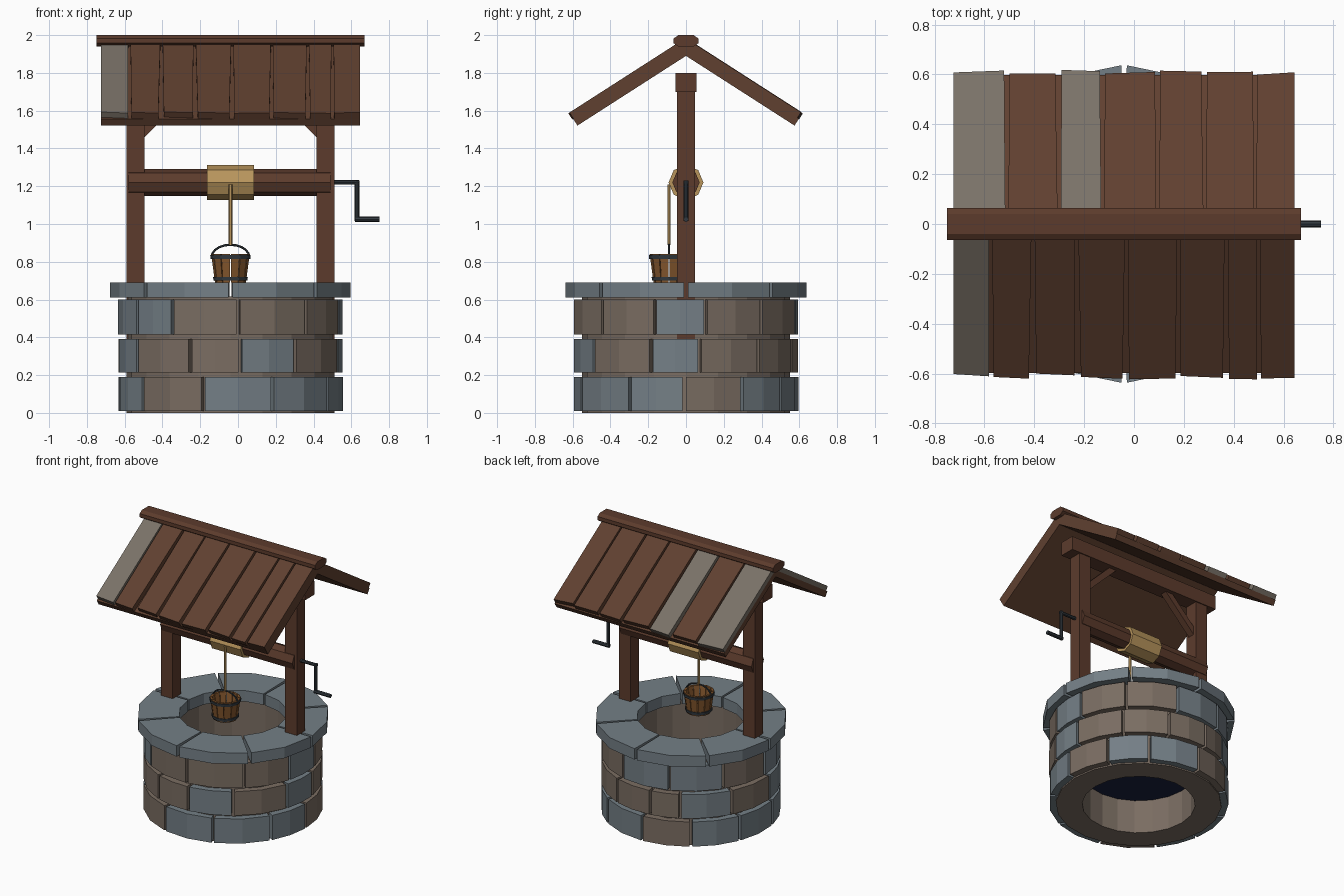
import bpy, bmesh, math, random
from mathutils import Vector

if "Cube" in bpy.data.objects:
    bpy.data.objects.remove(bpy.data.objects["Cube"])
random.seed(4)
CX = -0.04                      # well axis in x


def mat(name, r, g, b):
    m = bpy.data.materials.new(name)
    lin = [((c / 255 + 0.055) / 1.055) ** 2.4 for c in (r, g, b)]
    m.diffuse_color = (*lin, 1)
    m.use_nodes = True
    m.node_tree.nodes["Principled BSDF"].inputs["Base Color"].default_value = m.diffuse_color
    return m


WOOD = mat("frame wood", 92, 59, 44)
ROOF = mat("roof wood", 96, 64, 48)
GREY = mat("weathered wood", 122, 114, 104)
BLUE = mat("blue grey stone", 116, 127, 134)
WARM = mat("warm stone", 122, 109, 98)
ROPE = mat("rope", 184, 149, 92)
PAIL = mat("bucket wood", 134, 88, 46)
IRON = mat("iron", 50, 57, 63)
WATER = mat("water", 24, 32, 62)


class Part:
    """One object made of lofted pieces."""
    def __init__(self, name, *mats):
        self.name, self.mats, self.bm = name, mats, bmesh.new()

    def loft(self, rings, m=0, closed=False):
        vs = [[self.bm.verts.new(p) for p in r] for r in rings]
        n, k = len(vs[0]), len(vs)
        for i in range(k if closed else k - 1):
            a, b = vs[i], vs[(i + 1) % k]
            for j in range(n):
                f = self.bm.faces.new((a[j], a[(j + 1) % n], b[(j + 1) % n], b[j]))
                f.material_index = m
        if not closed:
            for r in (vs[0], vs[-1]):
                self.bm.faces.new(r).material_index = m

    def box(self, x0, x1, y0, y1, z0, z1, m=0):
        self.loft([[(x0, y0, z), (x1, y0, z), (x1, y1, z), (x0, y1, z)] for z in (z0, z1)], m)

    def rod(self, pts, r, n=8, m=0):
        pts = [Vector(p) for p in pts]
        rings = []
        for i, p in enumerate(pts):
            d = (pts[min(i + 1, len(pts) - 1)] - pts[max(i - 1, 0)]).normalized()
            u = d.cross(Vector((0, 1, 0)))
            u = u.normalized() if u.length > 0.1 else Vector((1, 0, 0))
            w = d.cross(u)
            rings.append([p + r * (u * math.cos(t) + w * math.sin(t))
                          for t in (math.tau * j / n for j in range(n))])
        self.loft(rings, m)

    def revolve(self, prof, n, cx=CX, cy=0, m=0):
        self.loft([[(cx + r * math.cos(t), cy + r * math.sin(t), z) for r, z in prof]
                   for t in (math.tau * i / n for i in range(n))], m, True)

    def arc_block(self, a0, a1, r0, r1, z0, z1, seg, m=0, cx=CX, cy=0, flare=0):
        def ring(z, f):
            angs = [math.radians(a0 + (a1 - a0) * i / seg) for i in range(seg + 1)]
            pts = [(r1 + f, a) for a in angs] + [(r0 + f, a) for a in reversed(angs)]
            return [(cx + r * math.cos(a), cy + r * math.sin(a), z) for r, a in pts]
        self.loft([ring(z0, 0), ring(z1, flare)], m)

    def done(self):
        bmesh.ops.recalc_face_normals(self.bm, faces=self.bm.faces)
        me = bpy.data.meshes.new(self.name)
        self.bm.to_mesh(me)
        self.bm.free()
        for m in self.mats:
            me.materials.append(m)
        bpy.context.collection.objects.link(bpy.data.objects.new(self.name, me))


# inner wall of the shaft and the water
p = Part("shaft_core", WARM)
p.revolve([(0.375, 0), (0.55, 0), (0.55, 0.615), (0.375, 0.615)], 20)
p.done()
p = Part("water", WATER)
p.arc_block(0, 342, 0, 0.385, 0.245, 0.255, 19)
p.done()

# three courses of stones: start angle and colour (0 blue, 1 warm)
courses = [
    (0.01, 0.19, [(-170, 0), (-141, 1), (-104, 0), (-68, 0), (-30, 0), (-1, 1), (30, 0),
                  (57, 0), (92, 1), (125, 0), (158, 0)]),
    (0.215, 0.39, [(-174, 0), (-146, 1), (-111, 1), (-85, 0), (-55, 1), (-18, 0), (7, 1),
                   (40, 1), (70, 1), (98, 1), (118, 0), (152, 1)]),
    (0.415, 0.60, [(-180, 0), (-146, 0), (-121, 1), (-86, 1), (-48, 1), (-16, 0), (10, 1),
                   (42, 1), (76, 0), (111, 0), (146, 1)]),
]
p = Part("wall_stones", BLUE, WARM)
for z0, z1, stones in courses:
    for i, (a, c) in enumerate(stones):
        b = stones[i + 1][0] if i + 1 < len(stones) else stones[0][0] + 360
        p.arc_block(a + 0.9, b - 0.9, 0.50, 0.595, z0, z1, 2, c)
p.done()

# rim stones
p = Part("rim_stones", BLUE)
for i in range(8):
    p.arc_block(45 * i + 1, 45 * i + 44, 0.36, 0.637, 0.61, 0.69, 2)
p.done()

# posts, cross beam and braces
p = Part("posts", WOOD)
for s in (-1, 1):
    x = CX + s * 0.5025
    p.box(x - 0.0475, x + 0.0475, -0.048, 0.048, 0.39, 1.72)
p.done()
p = Part("cross_beam", WOOD)
p.box(-0.66, 0.58, -0.055, 0.055, 1.70, 1.80)
p.done()
p = Part("braces", WOOD)
for s in (-1, 1):
    prof = [(0.46, 1.455), (0.205, 1.71), (0.265, 1.71), (0.46, 1.515)]
    p.loft([[(CX + s * x, y, z) for x, z in prof] for y in (-0.025, 0.025)])
p.done()

# roof: base slabs, loose planks on top, ridge cap
TH = math.radians(32.7)


def slope(side, s, n):
    return side * (s * math.cos(TH) + n * math.sin(TH)), 1.89 - s * math.sin(TH) + n * math.cos(TH)


def slab(part, side, x0, x1, x2, x3, n0, n1, l0, l1, m=0):
    """x0,x1 at the ridge, x2,x3 at the eave with lengths l0,l1"""
    rings = []
    for n in (n0, n1):
        s0 = -n * math.tan(TH)
        rings.append([(x, *slope(side, s, n)) for x, s in
                      ((x0, s0), (x1, s0), (x3, l1), (x2, l0))])
    part.loft(rings, m)


p = Part("roof_base", ROOF)
for side in (-1, 1):
    slab(p, side, -0.725, 0.645, -0.725, 0.645, 0, 0.042, 0.683, 0.683)
p.done()
p = Part("roof_planks", ROOF, GREY)
rows = {-1: ([-0.725, -0.575, -0.405, -0.23, -0.03, 0.18, 0.37, 0.50, 0.645], (0,)),
        1: ([-0.725, -0.51, -0.30, -0.125, 0.095, 0.285, 0.485, 0.645], (0, 2))}
for side, (xs, grey) in rows.items():
    for i in range(len(xs) - 1):
        a = xs[i] + (0.006 if i else 0)
        b = xs[i + 1] - (0.006 if i < len(xs) - 2 else 0)
        j = [random.uniform(0, 0.012) for _ in range(2)]
        ln = 0.68 + random.uniform(-0.01, 0.01)
        slab(p, side, a, b, a + (j[0] if i else 0), b - (j[1] if i < len(xs) - 2 else 0),
             0.042, 0.08 + random.uniform(-0.006, 0.002),
             ln + random.uniform(-0.012, 0.006), ln, int(i in grey))
p.done()
p = Part("ridge_cap", WOOD)
prof = [(-0.065, 1.957), (-0.065, 1.983), (-0.04, 2.0), (0.04, 2.0),
        (0.065, 1.983), (0.065, 1.957), (0.04, 1.94), (-0.04, 1.94)]
p.loft([[(x, y, z) for y, z in prof] for x in (-0.75, 0.67)])
p.done()

# windlass: axle, rope drum, crank
p = Part("axle", WOOD)
p.rod([(-0.58, 0, 1.22), (0.49, 0, 1.22)], 0.072)
p.done()
p = Part("rope_drum", ROPE)
p.rod([(-0.165, 0, 1.22), (0.085, 0, 1.22)], 0.092)
p.done()
p = Part("crank", IRON)
p.rod([(0.48, 0, 1.22), (0.64, 0, 1.22)], 0.012)
p.rod([(0.63, 0, 1.23), (0.63, 0, 1.015)], 0.012)
p.rod([(0.62, 0, 1.025), (0.75, 0, 1.025)], 0.014)
p.done()
p = Part("rope", ROPE)
p.rod([(CX, -0.09, 1.21), (CX, -0.09, 0.89)], 0.01, 6)
p.done()

# bucket: staves, floor, hoops, handle
BY = -0.09
p = Part("bucket_staves", PAIL)
for i in range(12):
    p.arc_block(30 * i + 1.5, 30 * i + 28.5, 0.066, 0.082, 0.69, 0.84, 1, 0, CX, BY, 0.02)
p.arc_block(0, 330, 0, 0.072, 0.70, 0.715, 11, 0, CX, BY)
p.done()
p = Part("bucket_hoops", IRON)
for z, r in ((0.70, 0.083), (0.815, 0.098)):
    p.revolve([(r - 0.008, z), (r + 0.007, z), (r + 0.009, z + 0.02), (r - 0.006, z + 0.02)], 12, CX, BY)
p.done()
p = Part("bucket_handle", IRON)
arc = [math.pi * i / 10 for i in range(11)]
p.rod([(CX + 0.1 * math.cos(t), BY, 0.825 + 0.065 * math.sin(t)) for t in arc], 0.006, 6)
p.done()
